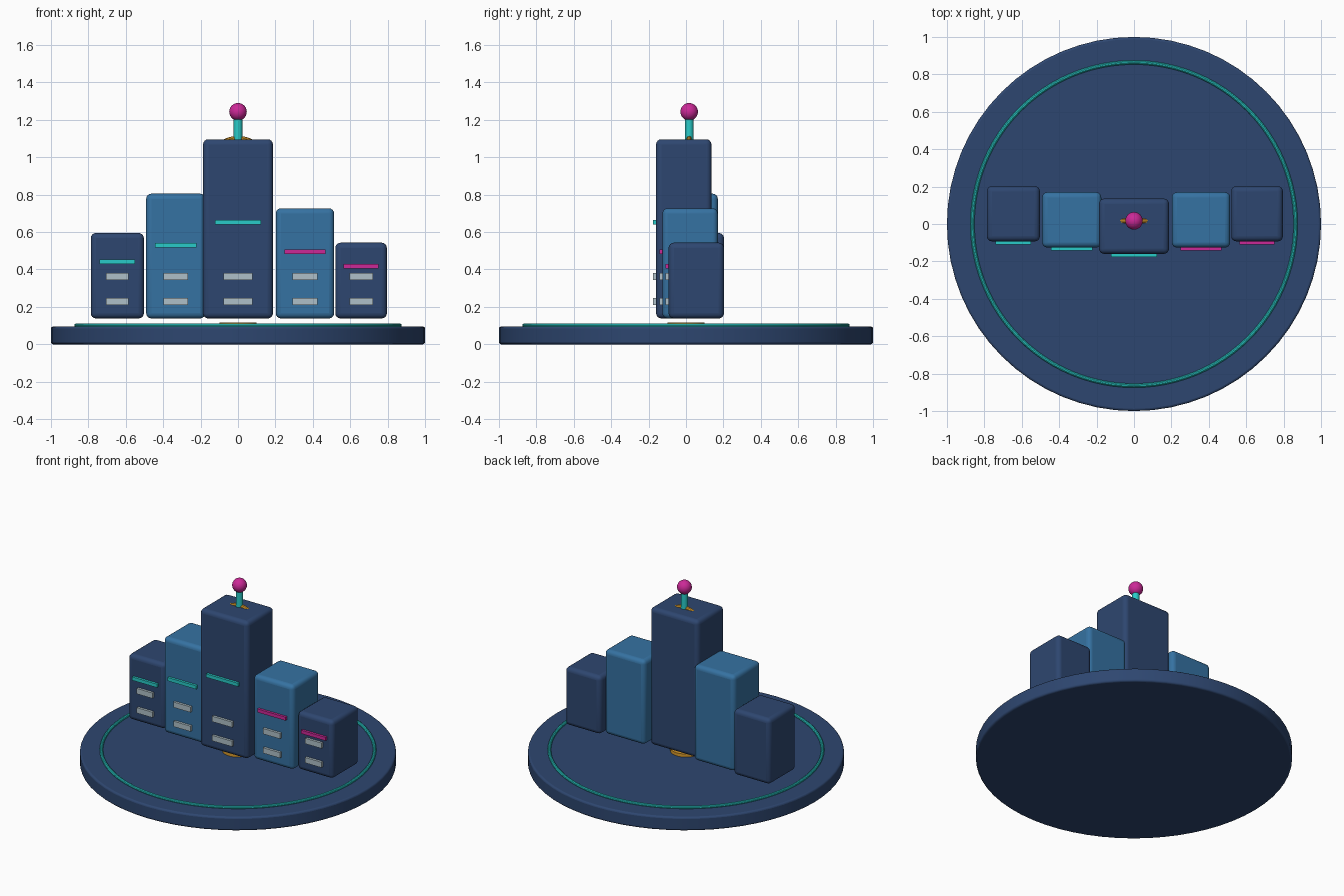
import bpy, math

if "Cube" in bpy.data.objects:
    bpy.data.objects.remove(bpy.data.objects["Cube"])


def material(name, rgb):
    m = bpy.data.materials.new(name)
    m.diffuse_color = (*rgb, 1)
    m.use_nodes = True
    m.node_tree.nodes["Principled BSDF"].inputs["Base Color"].default_value = m.diffuse_color
    return m


navy = material("navy", (0.027, 0.062, 0.162))
blue = material("blue", (0.036, 0.168, 0.36))
teal = material("teal", (0.022, 0.6, 0.58))
magenta = material("magenta", (0.6, 0.022, 0.31))
gold = material("gold", (0.7, 0.33, 0.025))
pale = material("pale_grey", (0.43, 0.53, 0.58))


def finish(name, mat, bevel=0, segments=3, smooth=True):
    o = bpy.context.object
    o.name = name
    o.data.materials.append(mat)
    if bevel:
        b = o.modifiers.new("bevel", 'BEVEL')
        b.width, b.segments = bevel, segments
        b.limit_method = 'ANGLE'
        b.angle_limit = math.radians(40)
    if smooth:
        bpy.ops.object.shade_smooth_by_angle(angle=math.radians(35))
    return o


def box(name, mat, center, size, bevel=0, segments=3):
    bpy.ops.mesh.primitive_cube_add(size=1, location=center)
    o = bpy.context.object
    o.scale = size
    bpy.ops.object.transform_apply(location=False, rotation=False, scale=True)
    return finish(name, mat, bevel, segments, smooth=bevel > 0)


def cylinder(name, mat, center, radius, depth, verts, bevel=0):
    bpy.ops.mesh.primitive_cylinder_add(vertices=verts, radius=radius, depth=depth, location=center)
    return finish(name, mat, bevel)


def ring(name, mat, center, major, minor, segs, tilt=0):
    bpy.ops.mesh.primitive_torus_add(major_radius=major, minor_radius=minor, major_segments=segs,
                                     minor_segments=10, location=center, rotation=(tilt, 0, 0))
    return finish(name, mat)


# Round plinth with glowing ring and central gold disc
cylinder("plinth", navy, (0, 0, 0.0475), 1.0, 0.095, 64, 0.012)
ring("plinth_ring", teal, (0, 0, 0.101), 0.864, 0.011, 96)
cylinder("centre_disc", gold, (0, 0, 0.104), 0.1, 0.026, 32)

# Towers: x, y, width, top, body colour, stripe height, stripe width, stripe colour, window width
BOTTOM, DEPTH = 0.138, 0.296
towers = [
    ("far_left", -0.645, 0.055, 0.284, 0.595, navy, 0.441, 0.190, teal, 0.120),
    ("left", -0.333, 0.022, 0.316, 0.805, blue, 0.529, 0.220, teal, 0.132),
    ("centre", 0.0, -0.012, 0.374, 1.096, navy, 0.653, 0.246, teal, 0.154),
    ("right", 0.358, 0.022, 0.312, 0.727, blue, 0.495, 0.218, magenta, 0.132),
    ("far_right", 0.658, 0.055, 0.276, 0.543, navy, 0.418, 0.188, magenta, 0.126),
]
for name, x, y, w, top, body, stripe_z, stripe_w, stripe, win_w in towers:
    box(name + "_tower", body, (x, y, (BOTTOM + top) / 2), (w, DEPTH, top - BOTTOM), 0.028, 4)
    front = y - DEPTH / 2
    box(name + "_stripe", stripe, (x, front - 0.007, stripe_z), (stripe_w, 0.02, 0.024))
    for row, z in enumerate((0.229, 0.363)):
        box(f"{name}_window_{row}", pale, (x, front - 0.007, z), (win_w, 0.02, 0.038))

# Gold hoop through the roof, mast and beacon
ring("roof_hoop", gold, (0, 0.017, 0.95), 0.15, 0.014, 48, math.pi / 2)
cylinder("mast", teal, (0, 0.017, 1.14), 0.023, 0.16, 24)
bpy.ops.mesh.primitive_uv_sphere_add(segments=24, ring_count=16, radius=0.047, location=(0, 0.017, 1.243))
finish("beacon", magenta)
